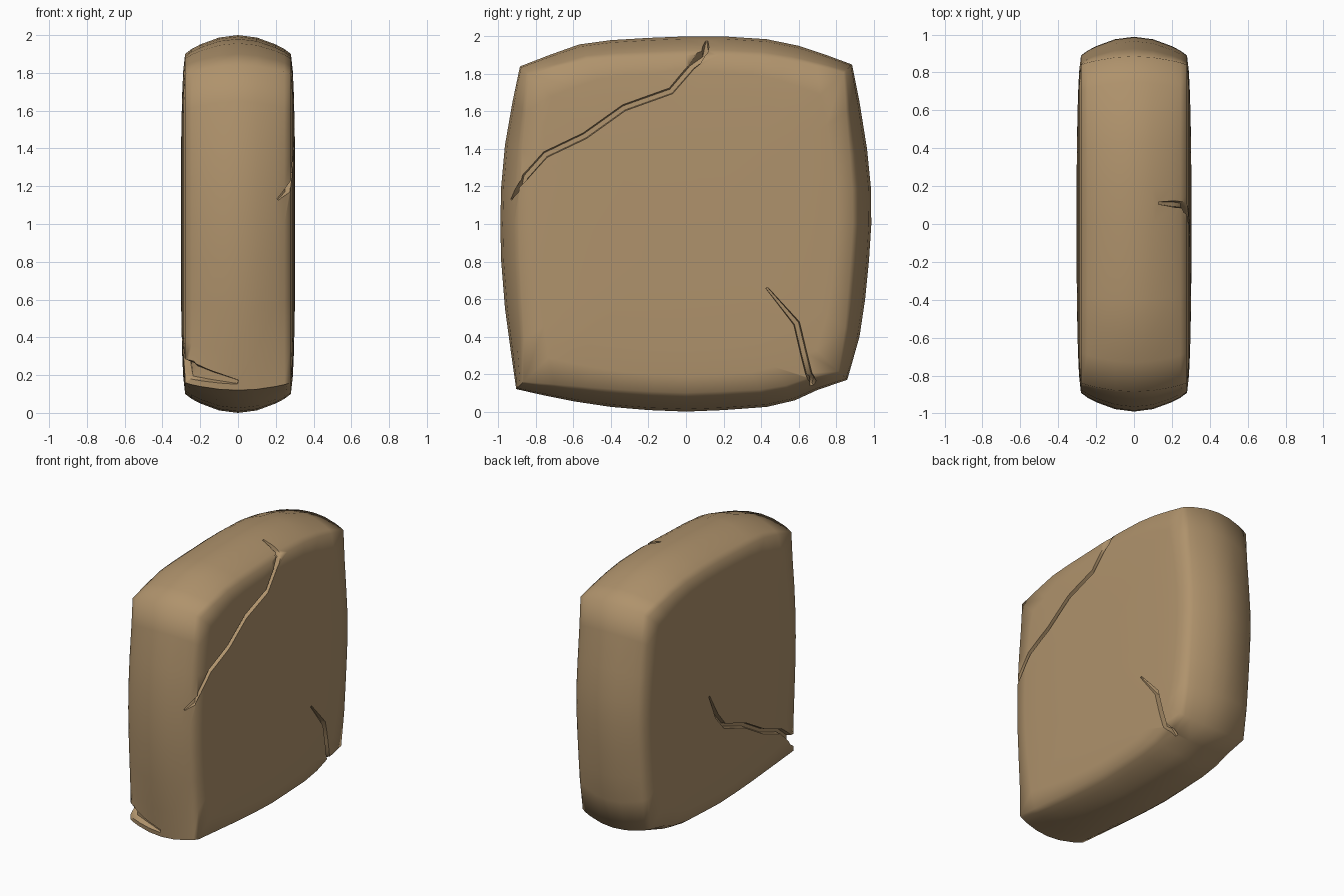
import bpy, bmesh, math
from mathutils import Vector

if "Cube" in bpy.data.objects:
    bpy.data.objects.remove(bpy.data.objects["Cube"])

stone = bpy.data.materials.new("sandstone brown")
stone.diffuse_color = (0.43, 0.29, 0.15, 1)
stone.use_nodes = True
stone.node_tree.nodes["Principled BSDF"].inputs["Base Color"].default_value = stone.diffuse_color

# Outline of the slab seen from the right (y, z)
outline = [(-.885, 1.84), (-.73, 1.9), (-.57, 1.957), (-.4, 1.98), (-.2, 1.992), (0, 2), (.2, 2),
           (.43, 1.985), (.6, 1.95), (.75, 1.9), (.885, 1.85), (.925, 1.65), (.965, 1.4), (.985, 1.2),
           (.988, 1.0), (.975, .8), (.955, .6), (.925, .4), (.86, .17), (.7, .115), (.58, .06),
           (.43, .025), (.2, .008), (0, 0), (-.2, .008), (-.4, .025), (-.6, .055), (-.75, .085),
           (-.905, .12), (-.935, .33), (-.965, .55), (-.985, .8), (-.99, 1.0), (-.985, 1.2),
           (-.965, 1.42), (-.925, 1.65)]

# Half thickness profile: (x, inset towards the centre)
half = [(.1, .013), (.2, .05), (.245, .074), (.28, .1), (.29, .19), (.296, .32), (.3, .5), (.303, .75)]
profile = [(-x, k) for x, k in reversed(half)] + [(0, 0)] + half


def ring_point(x, k, y, z):
    corner = min(1, min(abs(y), abs(z - 1)) / .88)
    if k <= .1:
        k *= 1 - .55 * corner ** 3
    return (x, y * (1 - k), 1 + (z - 1) * (1 - k))


def new_object(name, bm):
    bmesh.ops.recalc_face_normals(bm, faces=bm.faces)
    mesh = bpy.data.meshes.new(name)
    bm.to_mesh(mesh)
    bm.free()
    mesh.materials.append(stone)
    ob = bpy.data.objects.new(name, mesh)
    bpy.context.collection.objects.link(ob)
    return ob


def loft(name, rings):
    """Skin a list of equal rings and close both ends."""
    bm = bmesh.new()
    rows = [[bm.verts.new(p) for p in r] for r in rings]
    n = len(rows[0])
    for a, b in zip(rows, rows[1:]):
        for i in range(n):
            j = (i + 1) % n
            bm.faces.new((a[i], a[j], b[j], b[i]))
    bm.faces.new(rows[0])
    bm.faces.new(rows[-1])
    return new_object(name, bm)


# Slab body
slab = loft("stone_slab", [[ring_point(x, k, y, z) for y, z in outline] for x, k in profile])
bpy.context.view_layer.update()


def crack(name, points, widths, depth):
    """Trapezoid trench that follows a path along the slab surface."""
    hits = [slab.closest_point_on_mesh(Vector(p)) for p in points]
    pos = [h[1] for h in hits]
    nor = [h[2].normalized() for h in hits]
    rings = []
    for i, (p, n, w) in enumerate(zip(pos, nor, widths)):
        t = (pos[min(i + 1, len(pos) - 1)] - pos[max(i - 1, 0)]).normalized()
        s = n.cross(t).normalized()
        end = i in (0, len(pos) - 1)
        d = depth * (.35 if end else 1)
        rings.append([p + s * w * 1.1 + n * .03, p - s * w * 1.1 + n * .03,
                      p - s * w * .6 - n * d, p + s * w * .6 - n * d])
    ob = loft(name, rings)
    ob.hide_render = True
    return ob


W = .02
long_crack = [(.22, -.95, 1.13), (.27, -.91, 1.18), (.3, -.86, 1.25), (.3, -.75, 1.37), (.3, -.54, 1.47),
              (.3, -.33, 1.62), (.3, -.08, 1.71), (.3, .03, 1.84), (.27, .1, 1.93),
              (.22, .105, 1.95), (.13, .11, 1.98)]
short_crack = [(.3, .43, .66), (.3, .59, .47), (.3, .63, .3), (.29, .655, .2), (.25, .69, .12), (.2, .69, .09)]
left_crack = [(-.3, .16, .96), (-.3, .07, .78), (-.3, -.025, .67), (-.3, -.27, .58), (-.3, -.49, .45),
              (-.3, -.7, .37), (-.29, -.82, .27), (-.25, -.91, .22), (-.15, -.93, .19), (0, -.93, .16)]
cutters = [
    crack("long_crack_cutter", long_crack, [.008] + [W] * 9 + [.008], .035),
    crack("short_crack_cutter", short_crack, [.008] + [W] * 4 + [.012], .035),
    crack("left_crack_cutter", left_crack, [.008] + [W] * 5 + [.028, .05, .035, .015], .035),
]

# Carve the cracks into the slab
bpy.context.view_layer.objects.active = slab
for c in cutters:
    m = slab.modifiers.new("carve", 'BOOLEAN')
    m.operation = 'DIFFERENCE'
    m.solver = 'EXACT'
    m.use_self = True
    m.object = c
    bpy.ops.object.modifier_apply(modifier=m.name)
for c in cutters:
    bpy.data.objects.remove(c)

# Soft shading with crisp crack edges
bpy.ops.object.select_all(action='DESELECT')
slab.select_set(True)
bpy.ops.object.shade_smooth_by_angle(angle=math.radians(66))
